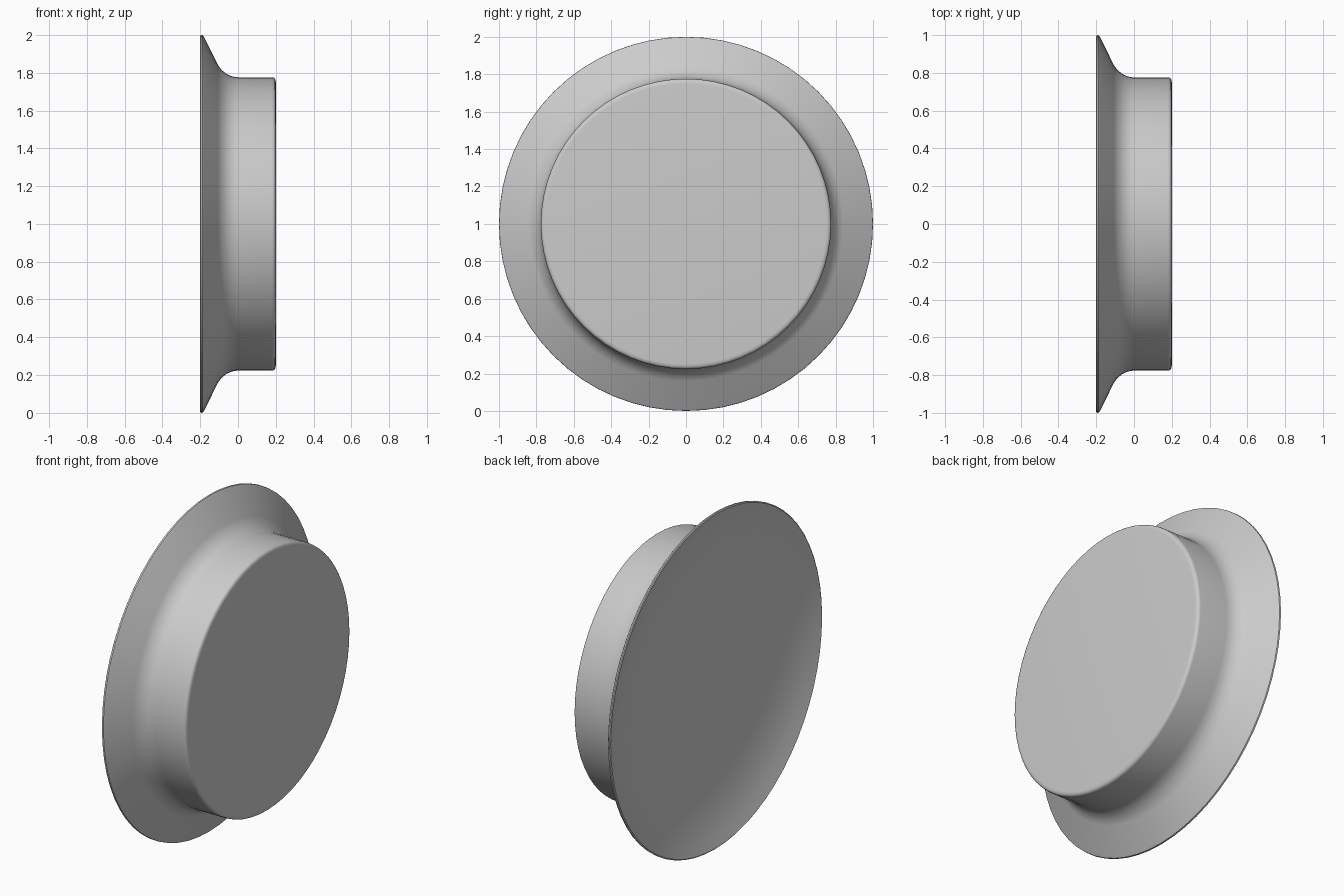
import bpy
import math

cube = bpy.data.objects.get("Cube")
if cube:
    bpy.data.objects.remove(cube, do_unlink=True)

SEGMENTS = 64
DISH_DEPTH = 0.1
DISH_POWER = 4
DISH_STEPS = 16

# Plain grey material
grey = bpy.data.materials.new("plain_grey")
grey.use_nodes = True
colour = (0.6, 0.6, 0.6, 1)
grey.diffuse_color = colour
grey.node_tree.nodes["Principled BSDF"].inputs["Base Color"].default_value = colour

# Outer profile as (x, radius): flat cap, rounded edge, drum, fillet, flared rim
profile = [(0.2, 0.0), (0.2, 0.75), (0.199, 0.76), (0.195, 0.769), (0.189, 0.774),
           (0.18, 0.776), (0.0, 0.776), (-0.03, 0.78), (-0.06, 0.793),
           (-0.087, 0.815), (-0.106, 0.84), (-0.18, 0.99), (-0.187, 0.999),
           (-0.196, 1.0), (-0.2, 0.994)]

# Shallow hollow on the flared side, nearly flat in the middle
edge = profile[-1][1]
for i in range(1, DISH_STEPS + 1):
    t = 1 - i / DISH_STEPS
    profile.append((-0.2 + DISH_DEPTH * (1 - t ** DISH_POWER), edge * t))


def lathe(name, points, material):
    """Revolve an (x, radius) profile around the x axis."""
    verts, faces, rings = [], [], []
    for x, r in points:
        count = 1 if r < 1e-6 else SEGMENTS
        rings.append([len(verts) + k for k in range(count)])
        for k in range(count):
            a = math.tau * k / SEGMENTS
            verts.append((x, r * math.cos(a), r * math.sin(a)))
    for a, b in zip(rings, rings[1:]):
        for k in range(SEGMENTS):
            n = (k + 1) % SEGMENTS
            if len(a) == 1:
                faces.append((a[0], b[k], b[n]))
            elif len(b) == 1:
                faces.append((a[k], b[0], a[n]))
            else:
                faces.append((a[k], b[k], b[n], a[n]))
    mesh = bpy.data.meshes.new(name)
    mesh.from_pydata(verts, [], faces)
    mesh.materials.append(material)
    obj = bpy.data.objects.new(name, mesh)
    bpy.context.collection.objects.link(obj)
    return obj


# Flanged disc standing on its rim
disc = lathe("flanged_disc", profile, grey)
disc.location.z = 1
bpy.ops.object.select_all(action='DESELECT')
disc.select_set(True)
bpy.context.view_layer.objects.active = disc
bpy.ops.object.shade_smooth_by_angle(angle=math.radians(35))
